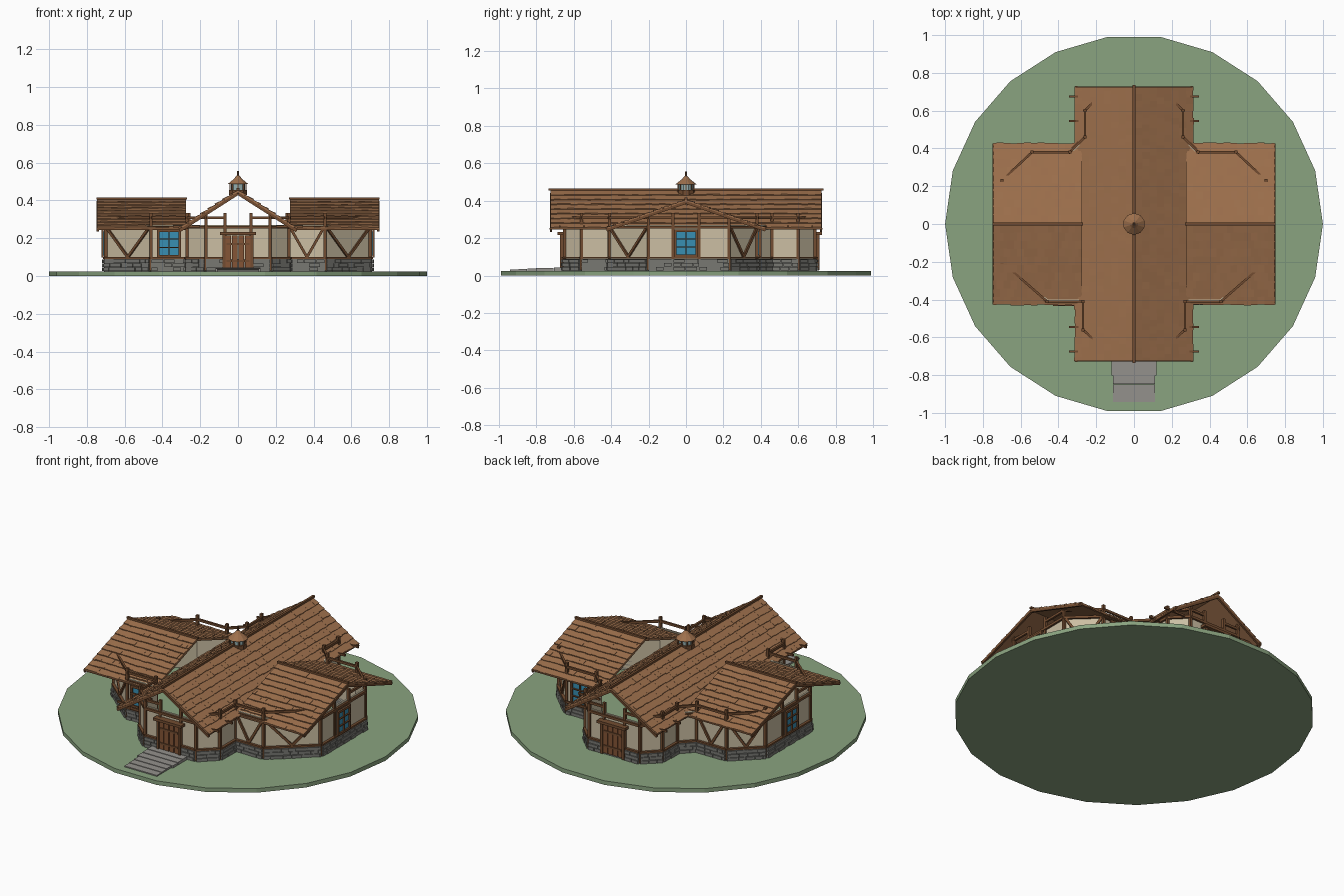
import bpy, bmesh, math, random
from mathutils import Vector, Matrix

random.seed(4)
cube = bpy.data.objects.get("Cube")
if cube:
    bpy.data.objects.remove(cube)


def material(name, rgb):
    lin = [((c + 0.055) / 1.055) ** 2.4 for c in rgb] + [1]
    m = bpy.data.materials.new(name)
    m.use_nodes = True
    m.diffuse_color = lin
    m.node_tree.nodes["Principled BSDF"].inputs["Base Color"].default_value = lin
    return m


grass = material("grass", (0.54, 0.64, 0.50))
stone = material("foundation_stone", (0.47, 0.47, 0.45))
paving = material("step_stone", (0.58, 0.57, 0.55))
plaster = material("plaster", (0.80, 0.75, 0.64))
timber = material("timber", (0.45, 0.30, 0.19))
shingle = material("roof_shingle", (0.62, 0.44, 0.30))
oak = material("door_wood", (0.52, 0.33, 0.21))
glass = material("window_glass", (0.22, 0.56, 0.70))
pale = material("lantern_glass", (0.58, 0.68, 0.68))


def finish(name, bm, mat):
    me = bpy.data.meshes.new(name)
    bm.to_mesh(me)
    bm.free()
    me.materials.append(mat)
    ob = bpy.data.objects.new(name, me)
    bpy.context.collection.objects.link(ob)
    return ob


def slab(bm, p, q, width, height, up=(0, 0, 1)):
    """Box running from p to q; height is measured along up."""
    p, q = Vector(p), Vector(q)
    x = (q - p).normalized()
    y = Vector(up).cross(x)
    if y.length < 0.01:
        y = Vector((0, 1, 0)).cross(x)
    y.normalize()
    z = x.cross(y)
    rot = Matrix((x, y, z)).transposed().to_4x4()
    size = Matrix.Diagonal(((q - p).length, width, height, 1))
    bmesh.ops.create_cube(bm, size=1, matrix=Matrix.Translation((p + q) / 2) @ rot @ size)


def cone(bm, r1, r2, z1, z2, sides):
    bmesh.ops.create_cone(bm, cap_ends=True, segments=sides, radius1=r1, radius2=r2,
                          depth=z2 - z1, matrix=Matrix.Translation((0, 0, (z1 + z2) / 2)))


# Ground disc, with a corner pointing to the back
bm = bmesh.new()
cone(bm, 1, 1, 0, 0.025, 22)
bmesh.ops.rotate(bm, verts=bm.verts, matrix=Matrix.Rotation(math.pi / 2, 3, 'Z'))
finish("lawn", bm, grass)

# Footprint: right half from front to back, then mirrored
half = [(.07, -.65), (.17, -.65), (.27, -.56), (.27, -.41), (.46, -.41), (.70, -.20),
        (.70, -.07), (.70, .07), (.70, .23), (.54, .38), (.34, .38), (.26, .46),
        (.26, .60), (.17, .69), (.07, .69)]
plan = half + [(-x, y) for x, y in reversed(half)]
segments = [(Vector((*a, 0)), Vector((*b, 0))) for a, b in zip(plan, plan[1:] + plan[:1])]

walls, base, frame, braces = (bmesh.new() for _ in range(4))
doors, door_trim, panes, window_trim = (bmesh.new() for _ in range(4))


def up(z):
    return Vector((0, 0, z))


def add_door(mid, along, out):
    for i in range(4):
        c = mid + along * (i - 1.5) * 0.034 + out * 0.012
        slab(doors, c + up(0.035), c + up(0.215), 0.03, 0.012, out)
    for z in (0.08, 0.17):
        slab(door_trim, mid - along * .06 + out * .02 + up(z), mid + along * .06 + out * .02 + up(z), .006, .012)
    for s in (-1, 1):
        c = mid + along * s * 0.073 + out * 0.014
        slab(door_trim, c + up(0.03), c + up(0.22), 0.016, 0.022, out)
    slab(door_trim, mid - along * .095 + out * .018 + up(.225), mid + along * .095 + out * .018 + up(.225), .04, .016)


def add_window(mid, along, out):
    c = mid + out * 0.01
    slab(panes, c + up(0.11), c + up(0.235), 0.11, 0.008, out)
    c = mid + out * 0.017
    for i in (-1, 0, 1):
        o = c + along * i * 0.057
        slab(window_trim, o + up(0.105), o + up(0.24), 0.012 if i else 0.007, 0.012, out)
    for z, t in ((.105, .014), (.152, .006), (.196, .006), (.24, .014)):
        slab(window_trim, c - along * .063 + up(z), c + along * .063 + up(z), .012, t)


for a, b in segments:
    along = (b - a).normalized()
    out = Vector((along.y, -along.x, 0))
    mid, length = (a + b) / 2, (b - a).length
    # Plaster wall
    slab(walls, a + up(0.148) - out * .005, b + up(0.148) - out * .005, 0.01, 0.245)
    # Foundation of staggered stones
    slab(base, a + up(0.057), b + up(0.057), 0.02, 0.064)
    is_door = length < 0.15 and abs(mid.x) < 0.01
    for row in range(3):
        t = 0.0
        while t < length and not is_door:
            w = min(random.uniform(0.035, 0.07), length - t)
            z = 0.036 + row * 0.021
            c = out * random.uniform(0.009, 0.014)
            slab(base, a + along * (t + .002) + c + up(z), a + along * (t + w - .001) + c + up(z), 0.012, 0.018)
            t += w
    # Posts and horizontal timbers
    slab(frame, a + up(0.03), a + up(0.335), 0.016, 0.016)
    slab(frame, a + up(0.258) + out * .004, b + up(0.258) + out * .004, 0.016, 0.015)
    if not is_door:
        slab(frame, a + up(0.095) + out * .006, b + up(0.095) + out * .006, 0.018, 0.01)
    opening = is_door or (abs(mid.y) < 0.01 and abs(mid.x) > 0.6)
    if not opening:
        slab(frame, a - along * .008 + up(0.308), b + along * .008 + up(0.308), 0.012, 0.014)
    # Doors, windows and V braces
    window_bay = (mid.x < 0 and abs(mid.y + .41) < .01) or (mid.x > 0 and abs(mid.y - .38) < .01)
    if is_door:
        add_door(mid, along, out)
    elif opening or window_bay:
        add_window(mid, along, out)
    elif length > 0.17:
        foot = mid + up(0.1) + out * .004
        for end in (a, b):
            slab(braces, foot, end + (mid - end) * .1 + up(0.25) + out * .004, 0.012, 0.014)

finish("plaster_walls", walls, plaster)
finish("stone_foundation", base, stone)
finish("wall_timbers", frame, timber)
finish("diagonal_braces", braces, timber)
finish("doors", doors, oak)
finish("door_frames", door_trim, timber)
finish("window_panes", panes, glass)
finish("window_frames", window_trim, timber)


def roof_slope(bm, start, end, drop, courses, tile=0.036):
    """Rows of overlapping shingles below the ridge from start to end."""
    start, end, drop = Vector(start), Vector(end), Vector(drop)
    run = (end - start).normalized()
    length = (end - start).length
    normal = run.cross(drop).normalized()
    normal *= 1 if normal.z > 0 else -1
    deck = (start + end) / 2 - normal * 0.008
    slab(bm, deck, deck + drop, length, 0.008, normal)
    count = round(length / tile)
    step = length / count
    for row in range(courses):
        shift = step / 2 if row % 2 else 0
        for i in range(count + row % 2):
            lo, hi = max(0, i * step - shift), min(length, (i + 1) * step - shift)
            c = start + run * (lo + hi) / 2
            head = c + drop * (row / courses) - normal * 0.004
            tail = c + drop * ((row + 1 + random.uniform(0, .12)) / courses) + normal * random.uniform(0, .003)
            slab(bm, head, tail, hi - lo, 0.007, normal)


# Main roof and two wing roofs
main, wings, trim = bmesh.new(), bmesh.new(), bmesh.new()
for s in (-1, 1):
    roof_slope(main, (0, -.725, .455), (0, .725, .455), (s * .31, 0, -.20), 8)
    for t in (-1, 1):
        roof_slope(wings, (s * .275, 0, .405), (s * .745, 0, .405), (0, t * .425, -.15), 10)
        # Barge boards on each gable
        slab(trim, (0, t * .722, .436), (s * .31, t * .722, .238), 0.012, 0.014)
        slab(trim, (s * .742, 0, .39), (s * .742, t * .425, .242), 0.012, 0.014)
        # Eave poles and projecting beam ends
        slab(trim, (s * .27, t * .42, .25), (s * .75, t * .42, .25), 0.01, 0.01)
        for y in (.545, .675):
            slab(trim, (s * .2, t * y, .262), (s * .345, t * y, .262), 0.01, 0.012)
    slab(trim, (s * .305, -.73, .25), (s * .305, .73, .25), 0.01, 0.01)
    slab(trim, (s * .27, 0, .41), (s * .75, 0, .41), 0.014, 0.012)
slab(trim, (0, -.735, .46), (0, .735, .46), 0.014, 0.012)
finish("main_roof", main, shingle)
finish("wing_roofs", wings, shingle)
finish("roof_trim", trim, timber)

# Ridge lantern
for name, mat, rings in (
        ("lantern_base", timber, [(.05, .05, .43, .456)]),
        ("lantern_glazing", pale, [(.04, .04, .456, .488)]),
        ("lantern_roof", shingle, [(.058, .022, .486, .515), (.022, .008, .515, .532)]),
        ("lantern_finial", timber, [(.006, .006, .53, .555)])):
    bm = bmesh.new()
    for ring in rings:
        cone(bm, *ring, 10)
    finish(name, bm, mat)
bm = bmesh.new()
for i in range(8):
    v = Vector((math.cos(i * math.pi / 4), math.sin(i * math.pi / 4), 0)) * .042
    slab(bm, v + up(.45), v + up(.49), 0.007, 0.007)
finish("lantern_posts", bm, timber)

# Entrance steps
bm = bmesh.new()
for i in range(6):
    y = -.66 - i * .047
    w = .12 if y > -.78 else .11
    top = .044 - i * .0025
    slab(bm, (-w, y - .024, (top + .02) / 2), (w, y - .024, (top + .02) / 2), .046, top - .02)
finish("entrance_steps", bm, paving)
